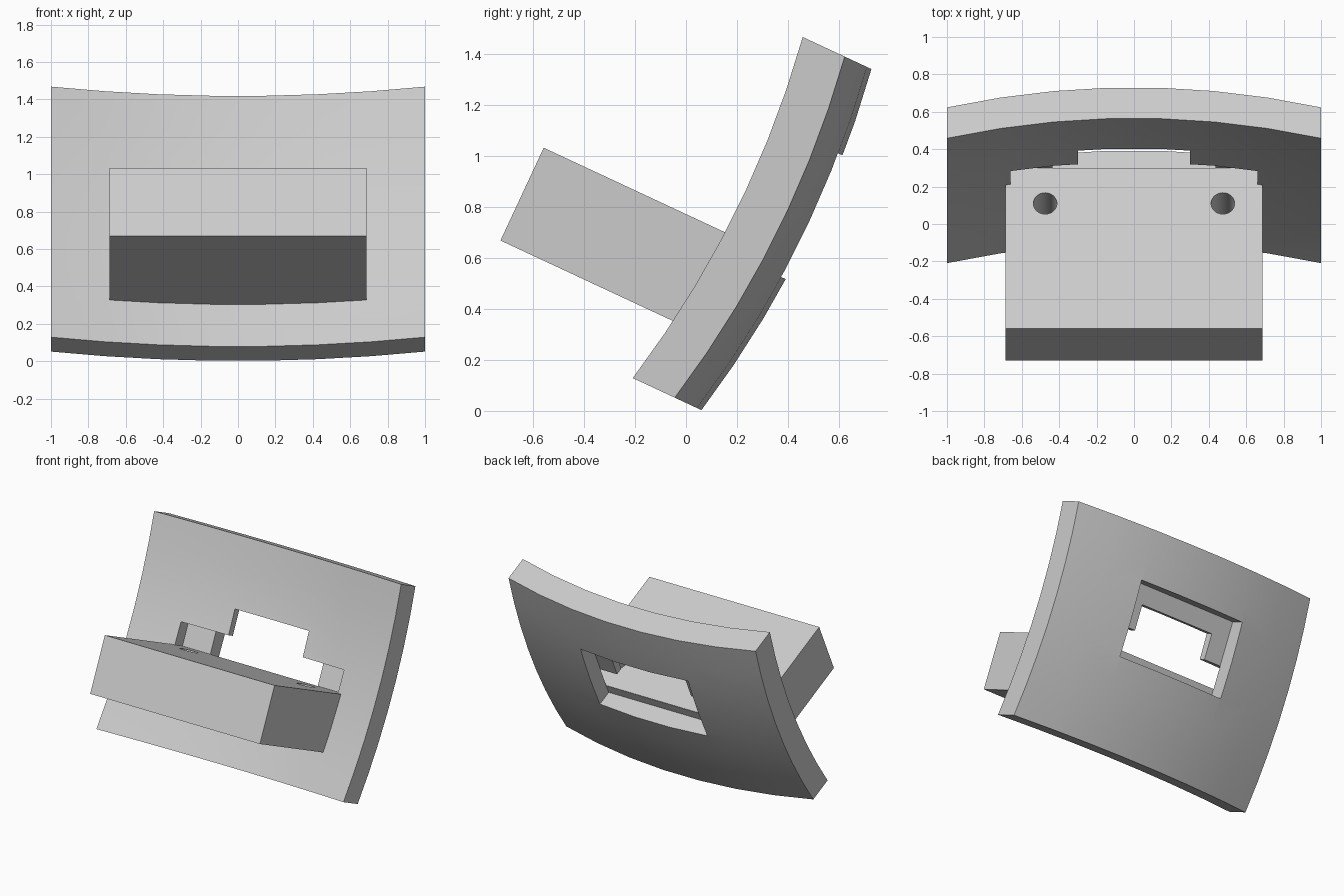
import bpy, bmesh, math
from mathutils import Matrix

old = bpy.data.objects.get("Cube")
if old:
    bpy.data.objects.remove(old, do_unlink=True)

# One light grey material
grey = bpy.data.materials.new("light grey")
grey.use_nodes = True
colour = (0.6, 0.6, 0.6, 1)
grey.diffuse_color = colour
grey.node_tree.nodes["Principled BSDF"].inputs["Base Color"].default_value = colour

TILT = Matrix.Rotation(math.radians(-25), 4, "X")
FLOOR = 0.70      # top of the block, in the untilted frame
WALL = 0.005      # depth where the front slot meets the rear window


def make(name, bm):
    bmesh.ops.recalc_face_normals(bm, faces=bm.faces)
    mesh = bpy.data.meshes.new(name)
    bm.to_mesh(mesh)
    bm.free()
    mesh.materials.append(grey)
    ob = bpy.data.objects.new(name, mesh)
    bpy.context.collection.objects.link(ob)
    return ob


def box(name, half_x, y0, y1, z0, z1):
    bm = bmesh.new()
    bmesh.ops.create_cube(bm, size=1)
    for v in bm.verts:
        v.co.x *= 2 * half_x
        v.co.y = y1 if v.co.y > 0 else y0
        v.co.z = z1 if v.co.z > 0 else z0
    return make(name, bm)


def drill(name, x, y, radius, z0, z1):
    bm = bmesh.new()
    bmesh.ops.create_cone(bm, cap_ends=True, segments=32, radius1=radius, radius2=radius,
                          depth=z1 - z0, matrix=Matrix.Translation((x, y, (z0 + z1) / 2)))
    return make(name, bm)


def cut(ob, cutters):
    bpy.context.view_layer.objects.active = ob
    for c in cutters:
        mod = ob.modifiers.new("cut", "BOOLEAN")
        mod.operation = "DIFFERENCE"
        mod.solver = "EXACT"
        mod.object = c
        bpy.ops.object.modifier_apply(modifier=mod.name)
        bpy.data.objects.remove(c, do_unlink=True)


# Curved plate: a domed grid given thickness along its depth
bm = bmesh.new()
bmesh.ops.create_grid(bm, x_segments=7, y_segments=7, size=1)
for v in bm.verts:
    x, z = v.co.x, 0.776 + 0.748 * v.co.y
    v.co = (x, -0.035 - 0.118 * x * x - 0.125 * (z - 0.88) ** 2, z)
back = bmesh.ops.extrude_face_region(bm, geom=bm.faces[:])
for v in back["geom"]:
    if isinstance(v, bmesh.types.BMVert):
        v.co.y += 0.182
plate = make("curved_plate", bm)

# Rear window, wide front slot and taller centre slot
cut(plate, [
    box("window_cutter", 0.435, WALL, 0.5, 0.634, 1.169),
    box("wide_slot_cutter", 0.66, -0.5, WALL + 0.001, FLOOR - 0.005, 0.86),
    box("centre_slot_cutter", 0.3, -0.5, 0.05, FLOOR - 0.005, 1.04),
])

# Projecting block with two holes in its top
block = box("front_block", 0.687, -0.943, WALL - 0.001, 0.298, FLOOR)
cut(block, [drill("hole_cutter", side * 0.475, -0.205, 0.063, 0.38, FLOOR + 0.1)
            for side in (-1, 1)])

# Lean everything back and shade
for ob in (plate, block):
    ob.data.transform(TILT)
    bpy.ops.object.select_all(action="DESELECT")
    ob.select_set(True)
    bpy.context.view_layer.objects.active = ob
    bpy.ops.object.shade_smooth_by_angle(angle=math.radians(30))
